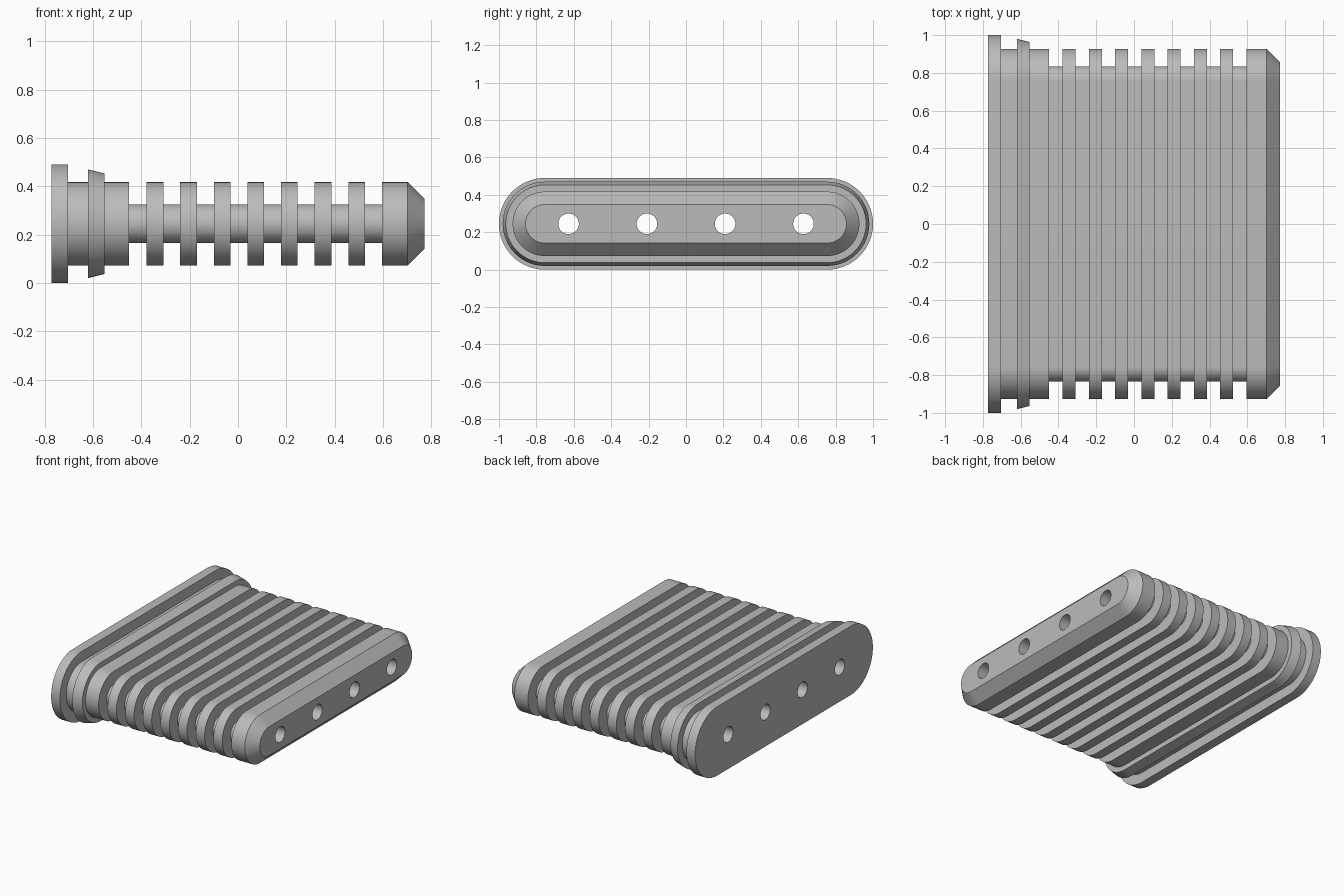
import bpy, bmesh, math
from mathutils import Matrix

cube = bpy.data.objects.get("Cube")
if cube:
    bpy.data.objects.remove(cube, do_unlink=True)

AXIS_Z = 0.245      # height of the plug's centre line
HALF_SPAN = 0.755   # half the straight length of the rounded slot section
ARC_STEPS = 32
FLANGE, BODY, CORE = 0.245, 0.172, 0.08

grey = bpy.data.materials.new("plain grey")
grey.use_nodes = True
grey.diffuse_color = (0.5, 0.5, 0.5, 1)
grey.node_tree.nodes["Principled BSDF"].inputs["Base Color"].default_value = (0.5, 0.5, 0.5, 1)


def slot_ring(bm, x, r):
    """Rounded slot outline of radius r, lying across the x axis."""
    ring = []
    for side in (1, -1):
        for i in range(ARC_STEPS + 1):
            a = math.pi * i / ARC_STEPS - math.pi / 2
            ring.append(bm.verts.new((x, side * (HALF_SPAN + r * math.cos(a)),
                                      AXIS_Z + side * r * math.sin(a))))
    return ring


def make_object(name, bm):
    bmesh.ops.recalc_face_normals(bm, faces=bm.faces)
    mesh = bpy.data.meshes.new(name)
    bm.to_mesh(mesh)
    bm.free()
    mesh.materials.append(grey)
    obj = bpy.data.objects.new(name, mesh)
    bpy.context.collection.objects.link(obj)
    return obj


# Profile: flange, neck, flared lip and collar
profile = [(-0.772, FLANGE), (-0.704, FLANGE), (-0.704, BODY), (-0.62, BODY),
           (-0.62, 0.225), (-0.552, 0.208), (-0.552, BODY), (-0.45, BODY), (-0.45, CORE)]
# Seven evenly spaced ribs
for i in range(7):
    x = -0.378 + 0.139 * i
    profile += [(x, CORE), (x, BODY), (x + 0.069, BODY), (x + 0.069, CORE)]
# Tapered nose
profile += [(0.596, CORE), (0.596, BODY), (0.702, BODY), (0.772, 0.103)]

bm = bmesh.new()
rings = [slot_ring(bm, x, r) for x, r in profile]
for a, b in zip(rings, rings[1:]):
    for i in range(len(a)):
        j = (i + 1) % len(a)
        bm.faces.new((a[i], a[j], b[j], b[i]))
bm.faces.new(rings[0])
bm.faces.new(rings[-1])
plug = make_object("ribbed_plug", bm)

# Four holes running the whole length
bm = bmesh.new()
for y in (-0.628, -0.209, 0.209, 0.628):
    place = Matrix.Translation((0, y, AXIS_Z)) @ Matrix.Rotation(math.pi / 2, 4, 'Y')
    bmesh.ops.create_cone(bm, cap_ends=True, segments=40, radius1=0.055,
                          radius2=0.055, depth=2, matrix=place)
cutter = make_object("hole_cutter", bm)
cutter.hide_render = True

cut = plug.modifiers.new("holes", 'BOOLEAN')
cut.operation = 'DIFFERENCE'
cut.solver = 'EXACT'
cut.object = cutter
bpy.ops.object.select_all(action='DESELECT')
plug.select_set(True)
bpy.context.view_layer.objects.active = plug
bpy.ops.object.modifier_apply(modifier=cut.name)
bpy.data.objects.remove(cutter, do_unlink=True)
bpy.ops.object.shade_smooth_by_angle(angle=math.radians(30))
